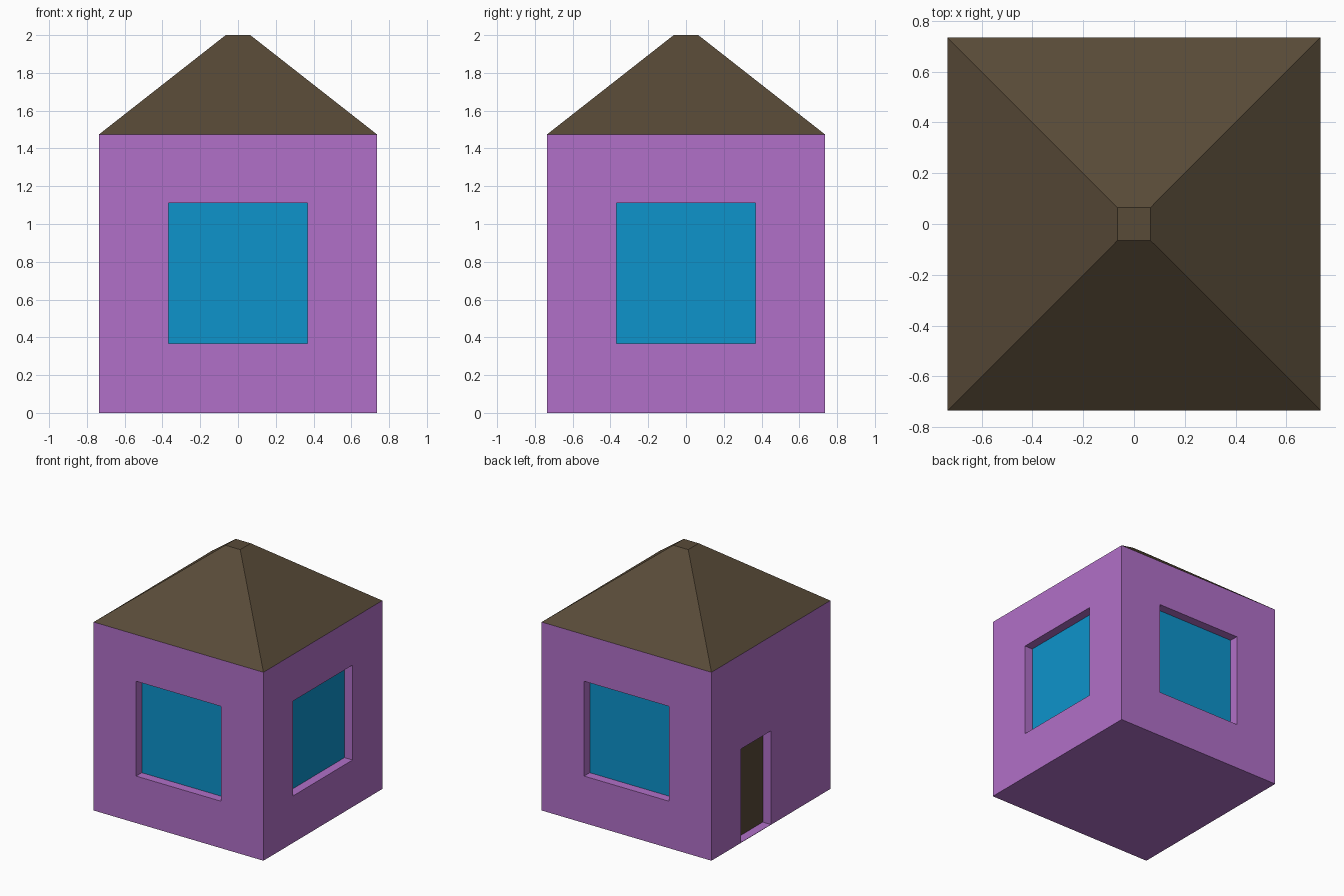
import bpy, bmesh
from math import radians, sqrt
from mathutils import Matrix, Vector

if "Cube" in bpy.data.objects:
    bpy.data.objects.remove(bpy.data.objects["Cube"])

HALF, WALL_TOP, PEAK, DEPTH = 0.735, 1.475, 2.0, 0.07


def material(name, rgb):
    m = bpy.data.materials.new(name)
    m.diffuse_color = (*rgb, 1)
    m.use_nodes = True
    m.node_tree.nodes["Principled BSDF"].inputs["Base Color"].default_value = m.diffuse_color
    return m


def finish(bm, name, mat):
    bmesh.ops.remove_doubles(bm, verts=bm.verts, dist=1e-5)
    mesh = bpy.data.meshes.new(name)
    bm.to_mesh(mesh)
    bm.free()
    mesh.materials.append(mat)
    obj = bpy.data.objects.new(name, mesh)
    bpy.context.collection.objects.link(obj)


def ring(angle, u0, u1, z0, z1, depth=0.0):
    """Rectangle on one side of the house, seen from outside."""
    rot = Matrix.Rotation(radians(angle), 3, 'Z')
    return [rot @ Vector((u, depth - HALF, z))
            for u, z in ((u0, z0), (u1, z0), (u1, z1), (u0, z1))]


def face(bm, points):
    bm.faces.new([bm.verts.new(p) for p in points])


purple = material("wall_purple", (0.44, 0.162, 0.578))
blue = material("window_blue", (0.004, 0.292, 0.597))
brown = material("roof_brown", (0.098, 0.069, 0.039))

# Each side: name, turn from the front, opening rectangle, panel colour
window = (-0.3675, 0.3675, 0.3675, 1.11)
door = (-0.3675, 0.0, 0.003, 0.735)
sides = [("front_window", 0, window, blue),
         ("right_window", 90, window, blue),
         ("back_window", 180, window, blue),
         ("left_door", 270, door, brown)]

# Walls with recessed openings, plus the panel at the back of each recess
walls = bmesh.new()
for name, angle, opening, mat in sides:
    wall = ring(angle, -HALF, HALF, 0, WALL_TOP)
    outer = ring(angle, *opening)
    inner = ring(angle, *opening, DEPTH)
    for a, b in ((wall, outer), (outer, inner)):
        for i in range(4):
            j = (i + 1) % 4
            face(walls, (a[i], a[j], b[j], b[i]))
    panel = bmesh.new()
    face(panel, inner)
    finish(panel, name, mat)

# Floor closes the walls from below
face(walls, [(-HALF, -HALF, 0), (-HALF, HALF, 0), (HALF, HALF, 0), (HALF, -HALF, 0)])
finish(walls, "walls", purple)

# Hipped roof with a small flat top
roof = bmesh.new()
bmesh.ops.create_cone(
    roof, cap_ends=True, segments=4, radius1=HALF * sqrt(2), radius2=0.065 * sqrt(2),
    depth=PEAK - WALL_TOP,
    matrix=Matrix.Translation((0, 0, (PEAK + WALL_TOP) / 2)) @ Matrix.Rotation(radians(45), 4, 'Z'))
finish(roof, "roof", brown)
